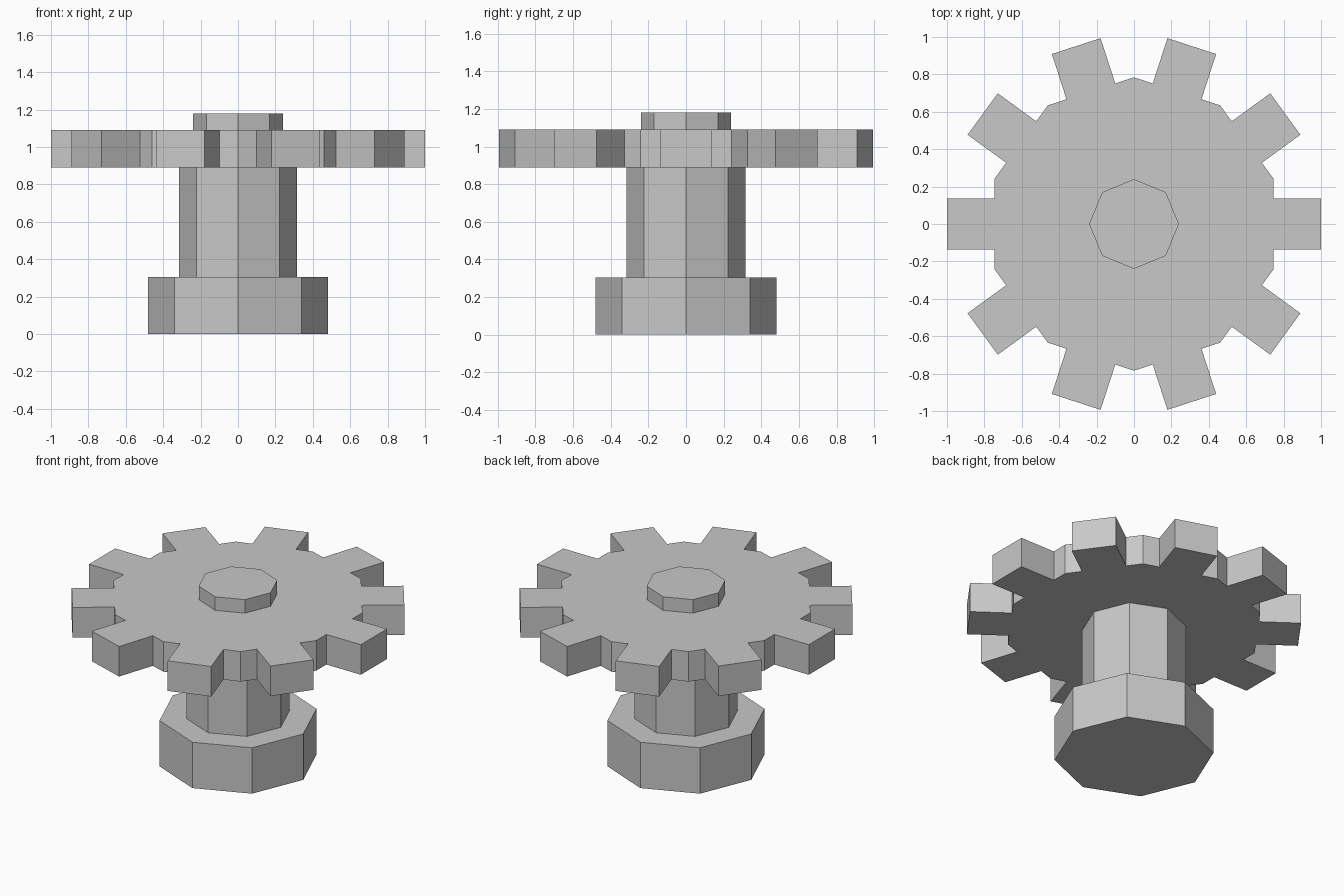
import bpy, bmesh, math

if "Cube" in bpy.data.objects:
    bpy.data.objects.remove(bpy.data.objects["Cube"])

grey = bpy.data.materials.new("plain grey")
grey.diffuse_color = (0.58, 0.58, 0.58, 1.0)
grey.use_nodes = True
grey.node_tree.nodes["Principled BSDF"].inputs["Base Color"].default_value = grey.diffuse_color


def prism(name, outline, z0, z1):
    """Extrude a closed counter-clockwise outline from z0 up to z1."""
    bm = bmesh.new()
    face = bm.faces.new([bm.verts.new((x, y, z0)) for x, y in outline])
    ext = bmesh.ops.extrude_face_region(bm, geom=[face], use_keep_orig=True)
    for v in ext["geom"]:
        if isinstance(v, bmesh.types.BMVert):
            v.co.z = z1
    bmesh.ops.recalc_face_normals(bm, faces=bm.faces)
    mesh = bpy.data.meshes.new(name)
    bm.to_mesh(mesh)
    bm.free()
    mesh.materials.append(grey)
    obj = bpy.data.objects.new(name, mesh)
    bpy.context.collection.objects.link(obj)
    return obj


def octagon(r):
    return [(r * math.cos(i * math.pi / 4), r * math.sin(i * math.pi / 4))
            for i in range(8)]


def gear_outline(teeth, tip, body_r, half_w):
    """Regular polygon body with a straight tooth in the middle of each side."""
    step = 2 * math.pi / teeth
    root = body_r * math.cos(step / 2)
    corner = (root, body_r * math.sin(step / 2))
    tooth = [(root, -half_w), (tip, -half_w), (tip, half_w), (root, half_w), corner]
    pts = []
    for i in range(teeth):
        c, s = math.cos(i * step), math.sin(i * step)
        pts += [(x * c - y * s, x * s + y * c) for x, y in tooth]
    return pts


# Stepped octagonal shaft
prism("base_collar", octagon(0.48), 0.0, 0.305)
prism("shaft", octagon(0.315), 0.305, 0.89)
prism("top_cap", octagon(0.24), 1.09, 1.18)

# Ten-toothed wheel
prism("gear_wheel", gear_outline(10, 1.0, 0.784, 0.137), 0.89, 1.09)
